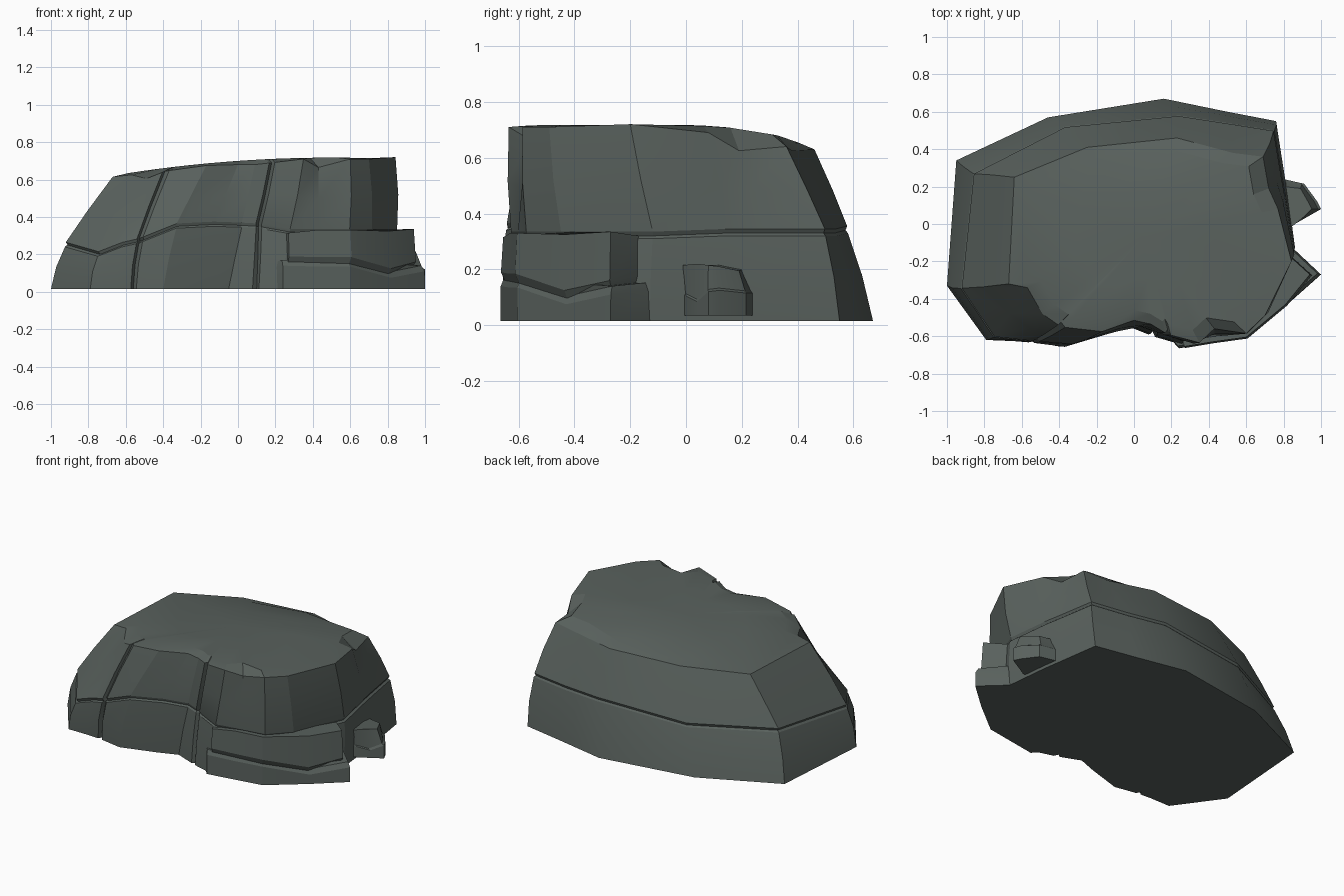
import bpy, bmesh, math

if "Cube" in bpy.data.objects:
    bpy.data.objects.remove(bpy.data.objects["Cube"])

BOTTOM = 0.015

# Boulder rings, listed from the left corner along the front and round the back
BASE = [(-1, -.33), (-.79, -.62), (-.65, -.62), (-.56, -.625), (-.4, -.655), (-.17, -.585),
        (-.05, -.54), (.1, -.6), (.22, -.635), (.4, -.6), (.6, -.56), (.74, -.42), (.85, -.13),
        (.82, .15), (.8, .28), (.76, .55), (.5, .6), (.16, .67), (-.46, .57), (-.95, .34)]
MID = [(-.925, -.345, .25), (-.75, -.605, .2), (-.62, -.62, .25), (-.53, -.63, .27),
       (-.33, -.645, .35), (-.13, -.585, .36), (.02, -.545, .355), (.11, -.575, .35),
       (.28, -.63, .32), (.42, -.605, .32), (.6, -.575, .32), (.72, -.45, .32), (.855, -.12, .32),
       (.81, .15, .33), (.79, .26, .33), (.75, .5, .33), (.5, .54, .33), (.24, .58, .34),
       (-.37, .52, .31), (-.86, .27, .31)]
RIM = [(-.67, -.32, .615), (-.57, -.34, .625), (-.49, -.48, .605), (-.39, -.55, .645),
       (-.17, -.575, .675), (0, -.515, .68), (.09, -.535, .68), (.18, -.59, .69),
       (.35, -.635, .71), (.43, -.56, .665), (.6, -.585, .71), (.7, -.49, .71), (.842, -.2, .72),
       (.77, .08, .69), (.72, .19, .625), (.69, .36, .64), (.53, .38, .625), (.23, .46, .63),
       (-.25, .41, .625), (-.64, .25, .615)]
CRACKS = (3, 7)  # columns that become narrow vertical grooves

# Shelf of two stacked ledges at the front right corner
LEDGE_LOW = [(.2, -.62), (.24, -.665), (.42, -.635), (.6, -.605), (.82, -.43), (1, -.27),
             (.84, -.12), (.5, -.35)]
LEDGE_LOW_Z = [.16, .17, .165, .165, .105, .14, .155, .16]
LEDGE_TOP = [(.25, -.6), (.27, -.655), (.42, -.63), (.6, -.605), (.81, -.43), (.94, -.27),
             (.83, -.17), (.5, -.35)]
LEDGE_TOP_Z = [.31, .315, .33, .33, .325, .335, .32, .33]


def dome(x, y):
    return .70 + .07 * x - .07 * x * x - .35 * max(0, y) ** 2


def loft(name, rings, centre=None):
    bm = bmesh.new()
    loops = [[bm.verts.new(p) for p in ring] for ring in rings]
    n = len(loops[0])
    for a, b in zip(loops, loops[1:]):
        for i in range(n):
            j = (i + 1) % n
            bm.faces.new((a[i], a[j], b[j], b[i]))
    bm.faces.new(loops[0][::-1])
    if centre:
        c = bm.verts.new(centre)
        for i in range(n):
            bm.faces.new((loops[-1][i], loops[-1][(i + 1) % n], c))
    else:
        bm.faces.new(loops[-1])
    bmesh.ops.recalc_face_normals(bm, faces=bm.faces)
    mesh = bpy.data.meshes.new(name)
    bm.to_mesh(mesh)
    bm.free()
    ob = bpy.data.objects.new(name, mesh)
    bpy.context.collection.objects.link(ob)
    mat = bpy.data.materials.get("stone") or bpy.data.materials.new("stone")
    mat.diffuse_color = (.10, .12, .11, 1)
    mat.use_nodes = True
    mat.node_tree.nodes["Principled BSDF"].inputs["Base Color"].default_value = mat.diffuse_color
    mesh.materials.append(mat)
    bpy.ops.object.select_all(action='DESELECT')
    ob.select_set(True)
    bpy.context.view_layer.objects.active = ob
    bpy.ops.object.shade_smooth_by_angle(angle=math.radians(20))
    return ob


def raised(outline, z):
    zs = z if isinstance(z, list) else [z] * len(outline)
    return [(x, y, h) for (x, y), h in zip(outline, zs)]


def mix(p, q, t):
    return tuple(a + (b - a) * t for a, b in zip(p, q))


def scaled(ring, s, dz=0):
    return [(x * s, y * s, z + dz) for x, y, z in ring]


def cracked(ring):
    # split each crack column into two lips and a recessed middle
    out = []
    for i, p in enumerate(ring):
        if i in CRACKS:
            out += [mix(p, ring[i - 1], .15), (p[0], p[1] + .025, p[2]), mix(p, ring[i + 1], .1)]
        else:
            out.append(p)
    return out


def halfway(a, b, bulge):
    # in-between ring pushed slightly outward
    return scaled([mix(p, q, .5) for p, q in zip(a, b)], bulge, 0)


def bulged(a, b, out):
    return [(x * out, y * out, (p[2] + q[2]) / 2)
            for (x, y, z), p, q in zip(halfway(a, b, 1), a, b)]


def crown(t):
    # ring on the gently domed top
    pts = [mix(p, (.05, -.07, 0), t) for p in cracked(RIM)]
    return [(x, y, dome(x, y)) for x, y, z in pts]


# Main boulder: lower course, seam, upper course, domed top
base, mid, rim = cracked(raised(BASE, BOTTOM)), cracked(MID), cracked(RIM)
loft("boulder", [base, bulged(base, mid, 1.01), scaled(mid, 1, -.01), scaled(mid, .985),
                 scaled(mid, .995, .015), bulged(mid, rim, 1.01), rim,
                 crown(.12), crown(.5)], (.05, -.07, dome(.05, -.07)))

# Ledges, each with its top edge worn back a little
low = raised(LEDGE_LOW, LEDGE_LOW_Z)
top = raised(LEDGE_TOP, LEDGE_TOP_Z)
foot = raised(LEDGE_TOP, LEDGE_LOW_Z)
loft("lower_ledge", [raised(LEDGE_LOW, BOTTOM), scaled(low, .998, -.03), scaled(low, .98)])
loft("upper_ledge", [scaled(foot, .985, -.02), scaled(foot, 1.012, .02), scaled(top, 1)])

# Small two-course knob on the right wall
KNOB = [(.78, -.02), (.86, .0), (.93, .04), (1, .08), (.98, .12), (.91, .215), (.8, .24), (.72, .15)]
SEAM = raised(KNOB, [.11, .105, .085, .12, .125, .115, .115, .115])
loft("side_knob", [raised(KNOB, .035), SEAM, scaled(SEAM, .985, .008),
                   raised([(.78, -.02), (.85, -.01), (.91, .04), (.95, .08), (.93, .12),
                           (.89, .19), (.8, .2), (.72, .15)],
                          [.215, .215, .22, .215, .21, .195, .2, .215])])
